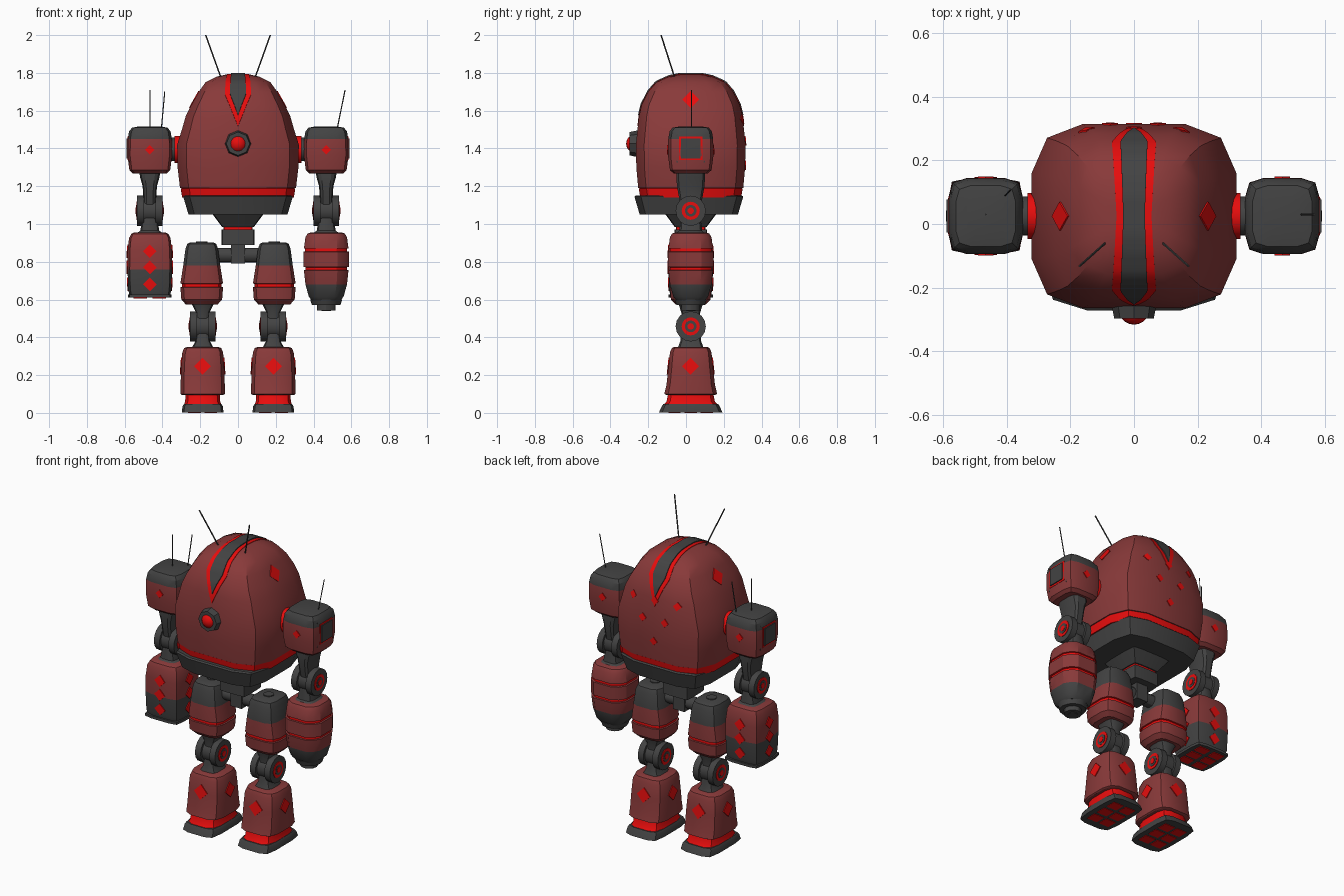
import bpy, bmesh, math
from mathutils import Vector
from mathutils.bvhtree import BVHTree

if "Cube" in bpy.data.objects:
    bpy.data.objects.remove(bpy.data.objects["Cube"])

CY = 0.025  # depth of the centre line of all limbs


def material(name, rgb):
    m = bpy.data.materials.new(name)
    m.diffuse_color = (*rgb, 1)
    m.use_nodes = True
    m.node_tree.nodes["Principled BSDF"].inputs["Base Color"].default_value = m.diffuse_color
    return m


MATS = [material("maroon_armour", (0.25, 0.042, 0.042)),
        material("bright_red", (0.80, 0.004, 0.004)),
        material("dark_grey", (0.056, 0.056, 0.056))]
MAROON, RED, GREY = 0, 1, 2


def finish(name, bm, angle=30, recalc=True):
    if recalc:
        bmesh.ops.recalc_face_normals(bm, faces=bm.faces)
    me = bpy.data.meshes.new(name)
    bm.to_mesh(me)
    bm.free()
    for m in MATS:
        me.materials.append(m)
    me.shade_smooth()
    me.set_sharp_from_angle(angle=math.radians(angle))
    ob = bpy.data.objects.new(name, me)
    bpy.context.collection.objects.link(ob)
    return ob


def loft(name, sections, cx=0.0, cy=CY, q=0.85, angle=30):
    """Stack rounded-square sections (z, half_x, half_y, colour of the band above)."""
    quarter = [(1, 0), (1, .47), (q, q), (.5, 1)]
    ring = []
    for k in range(4):
        c, s = round(math.cos(k * math.pi / 2)), round(math.sin(k * math.pi / 2))
        pts = quarter if k % 2 == 0 else [(1, 0), (1, .5), (q, q), (.47, 1)]
        ring += [(x * c - y * s, x * s + y * c) for x, y in pts]
    bm = bmesh.new()
    rows = [[bm.verts.new((cx + x * hx, cy + y * hy, z)) for x, y in ring]
            for z, hx, hy, _ in sections]
    n = len(ring)
    for i in range(len(rows) - 1):
        for j in range(n):
            k = (j + 1) % n
            f = bm.faces.new((rows[i][j], rows[i][k], rows[i + 1][k], rows[i + 1][j]))
            f.material_index = sections[i][3]
    bm.faces.new(rows[0][::-1]).material_index = sections[0][3]
    bm.faces.new(rows[-1]).material_index = sections[-1][3]
    return finish(name, bm, angle)


def rod(name, a, b, r, mat, r2=None, seg=16):
    a, b = Vector(a), Vector(b)
    bm = bmesh.new()
    bmesh.ops.create_cone(bm, cap_ends=True, segments=seg, radius1=r,
                          radius2=r if r2 is None else r2, depth=(b - a).length)
    rot = (b - a).to_track_quat('Z', 'Y')
    for v in bm.verts:
        v.co = rot @ v.co + (a + b) / 2
    for f in bm.faces:
        f.material_index = mat
    return finish(name, bm)


def box(name, c, h, mat):
    bm = bmesh.new()
    bmesh.ops.create_cube(bm, size=2)
    for v in bm.verts:
        v.co = Vector(c) + Vector((v.co.x * h[0], v.co.y * h[1], v.co.z * h[2]))
    for f in bm.faces:
        f.material_index = mat
    return finish(name, bm)


def surface(ob):
    return BVHTree.FromPolygons([v.co for v in ob.data.vertices],
                                [p.vertices[:] for p in ob.data.polygons])


def plates(name, ob, spots, mat=RED, shape=((1, 0), (0, 1), (-1, 0), (0, -1)), lift=.005):
    """Thin plates that follow a surface: spots are (point, inward direction, half size)."""
    tree, bm = surface(ob), bmesh.new()
    for p, d, r in spots:
        p, d = Vector(p), Vector(d)
        up = Vector((0, 0, 1))
        side = up.cross(d)
        hits = [tree.ray_cast(p + (side * u + up * v) * r - d, d)[0]
                for u, v in ((0, 0), *shape)]
        if None in hits:
            continue
        top = [bm.verts.new(h - d * lift) for h in hits]
        low = [bm.verts.new(h + d * .003) for h in hits[1:]]
        for i in range(4):
            j = (i + 1) % 4
            bm.faces.new((top[0], top[i + 1], top[j + 1]))
            bm.faces.new((top[i + 1], low[i], low[j], top[j + 1]))
    for f in bm.faces:
        f.material_index = mat
    return finish(name, bm, 15)


def four_sides(cx, z, r):
    return [((cx, CY, z), d, r) for d in ((1, 0, 0), (-1, 0, 0), (0, 1, 0), (0, -1, 0))]


def crest(name, ob, tip, wide, w_wide, w_top, lift, mat):
    """Pointed strip running over the crown from front to back."""
    tree, bm, rows = surface(ob), bmesh.new(), []
    for i in range(41):
        a = tip * (i / 20 - 1)
        t = abs(a)
        w = (w_top + (w_wide - w_top) * t / wide if t < wide
             else w_wide * (tip - t) / (tip - wide))
        out = Vector((0, math.sin(math.radians(a)), math.cos(math.radians(a))))
        row = []
        for k in (-1, -.5, 0, .5, 1):
            o = Vector((k * max(w, .001), CY, 1.3))
            row.append(tree.ray_cast(o + out, -out)[0] + out * lift)
        rim = [row[0] - out * (lift + .003), *row, row[-1] - out * (lift + .003)]
        rows.append([bm.verts.new(c) for c in rim])
    for p, n in zip(rows, rows[1:]):
        for k in range(6):
            bm.faces.new((p[k], p[k + 1], n[k + 1], n[k])).material_index = mat
    return finish(name, bm)


# Body shell
body = loft("body_shell", [
    (1.19, .307, .278, MAROON), (1.30, .32, .288, MAROON), (1.42, .322, .29, MAROON),
    (1.50, .297, .282, MAROON), (1.57, .277, .274, MAROON), (1.63, .247, .26, MAROON),
    (1.70, .208, .225, MAROON), (1.75, .172, .182, MAROON), (1.78, .112, .115, MAROON),
    (1.792, .06, .06, MAROON)])
loft("waist_band", [(1.14, .296, .267, RED), (1.188, .303, .275, RED), (1.195, .28, .25, RED)])
loft("waist_skirt", [(1.05, .262, .26, GREY), (1.145, .29, .288, GREY), (1.152, .285, .28, GREY)],
     cy=.015, q=.88)
loft("waist_cone", [(.985, .085, .085, GREY), (1.052, .135, .135, GREY)], q=.95)
loft("waist_red_ring", [(.968, .078, .078, RED), (.988, .078, .078, RED)], q=.95)
loft("pelvis_block", [(.89, .087, .087, GREY), (.97, .087, .087, GREY)], q=.95)
box("pelvis_post", (0, CY, .845), (.038, .045, .055), GREY)
rod("hip_bar", (-.17, CY, .835), (.17, CY, .835), .038, GREY, seg=12)

# Crest, body diamonds and eye
crest("crest_border", body, 52, 31, .07, .055, .003, RED)
crest("crest_strip", body, 45, 31, .043, .034, .008, GREY)
plates("temple_diamonds", body, [((0, CY, 1.66), (s, 0, 0), .045) for s in (-1, 1)])
plates("back_diamonds", body, [((x, CY, z), (0, -1, 0), .025) for x, z in
       ((-.15, 1.555), (0, 1.555), (.15, 1.555), (-.075, 1.44), (.075, 1.44), (0, 1.31))])
rod("eye_bezel", (0, -.22, 1.425), (0, -.298, 1.425), .078, GREY, .062, seg=8)
eye = bmesh.new()
bmesh.ops.create_uvsphere(eye, u_segments=20, v_segments=12, radius=.05)
for v in eye.verts:
    v.co += Vector((0, -.267, 1.425))
for f in eye.faces:
    f.material_index = RED
finish("eye_lens", eye, 60)


def joint(name, cx, z):
    rod(name + "_barrel", (cx - .05, CY, z), (cx + .05, CY, z), .066, GREY)
    for s in (-1, 1):
        def disc(part, x0, x1, r, mat):
            rod(name + part, (cx + s * x0, CY, z), (cx + s * x1, CY, z), r, mat)
        disc("_cheek", .03, .068, .08, GREY)
        disc("_ring", .06, .071, .048, RED)
        disc("_washer", .06, .073, .031, GREY)
        disc("_pin", .06, .075, .017, RED)


def sole_panels(name, cx, z, dx, dy, hx, hy):
    for i in (-.5, .5):
        for j in (-1, 0, 1):
            box(name, (cx + i * dx, CY + j * dy, z), (hx, hy, .003), RED)


for s, side in ((-1, "right"), (1, "left")):
    # Legs
    x = s * .187
    thigh_x = s * .192
    loft(side + "_thigh", [
        (.575, .085, .08, MAROON), (.60, .108, .105, MAROON), (.665, .113, .11, MAROON),
        (.667, .105, .102, RED), (.683, .105, .102, RED), (.685, .113, .11, MAROON),
        (.78, .098, .11, GREY), (.87, .086, .10, GREY), (.895, .076, .09, GREY),
        (.903, .06, .07, GREY)], cx=thigh_x)
    rod(side + "_hip_cap", (thigh_x, CY, .90), (thigh_x, CY, .908), .03, GREY)
    loft(side + "_knee_upper_link", [(.47, .035, .05, GREY), (.53, .035, .05, GREY),
                                     (.58, .06, .065, GREY)], cx=x)
    joint(side + "_knee", x, .458)
    loft(side + "_knee_lower_link", [(.34, .06, .07, GREY), (.38, .038, .055, GREY),
                                     (.45, .035, .05, GREY)], cx=x)
    loft(side + "_ankle_collar", [(.34, .06, .06, RED), (.365, .045, .06, RED)], cx=x)
    shin = loft(side + "_shin", [
        (.095, .11, .13, MAROON), (.10, .117, .14, MAROON), (.15, .117, .128, MAROON),
        (.24, .114, .118, MAROON), (.32, .108, .11, MAROON), (.343, .098, .10, MAROON),
        (.35, .08, .085, MAROON)], cx=x)
    plates(side + "_shin_diamonds", shin, four_sides(x, .247, .045))
    loft(side + "_ankle_band", [(.04, .10, .145, RED), (.06, .093, .128, RED),
                                (.10, .09, .12, RED)], cx=x)
    loft(side + "_foot", [(.003, .11, .168, GREY), (.035, .107, .153, GREY),
                          (.046, .10, .146, GREY)], cx=x, q=.9)
    sole_panels(side + "_sole_panel", x, .003, .085, .085, .034, .032)

    # Shoulders
    x = s * .467
    pod = loft(side + "_shoulder", [
        (1.268, .09, .09, MAROON), (1.285, .108, .11, MAROON), (1.36, .118, .12, MAROON),
        (1.45, .117, .119, GREY), (1.49, .11, .112, GREY), (1.51, .094, .096, GREY),
        (1.516, .06, .06, GREY)], cx=x, q=.88)
    square = ((1, 1), (-1, 1), (-1, -1), (1, -1))
    for part, r, mat, lift in (("rim", .075, GREY, .002), ("frame", .062, RED, .004),
                               ("panel", .052, GREY, .007)):
        plates(side + "_shoulder_" + part, pod, [((x, CY, 1.40), (-s, 0, 0), r)], mat, square, lift)
    plates(side + "_shoulder_diamonds", pod,
           [((x, CY, 1.393), (0, d, 0), .025) for d in (-1, 1)])
    rod(side + "_shoulder_disc", (s * .27, CY, 1.395), (s * .336, CY, 1.395), .072, RED)
    rod(side + "_shoulder_axle", (s * .33, CY, 1.395), (s * .37, CY, 1.395), .062, GREY)

    # Upper arms and elbows
    loft(side + "_upper_arm", [(1.08, .034, .05, GREY), (1.14, .034, .062, GREY),
                               (1.20, .038, .073, GREY), (1.25, .052, .076, GREY),
                               (1.275, .055, .076, GREY)], cx=x)
    joint(side + "_elbow", x, 1.07)
    loft(side + "_elbow_lower_link", [(.94, .085, .085, GREY), (.965, .05, .06, GREY),
                                      (1.06, .034, .05, GREY)], cx=x)

    # Head aerial
    rod(side + "_head_aerial", (s * .085, -.055, 1.76), (s * .171, -.132, 2.0), .004, GREY, seg=6)

# Forearm with diamonds and launcher base
x = -.467
fore = loft("right_forearm", [
    (.625, .108, .108, GREY), (.65, .114, .114, GREY), (.76, .118, .118, MAROON),
    (.86, .117, .117, MAROON), (.925, .11, .11, MAROON), (.948, .098, .098, MAROON),
    (.956, .08, .08, MAROON)], cx=x, q=.9)
plates("right_forearm_diamonds", fore,
       [p for z in (.855, .77, .68) for p in four_sides(x, z, .036)])
loft("right_forearm_base", [(.61, .116, .118, GREY), (.626, .116, .118, GREY)], cx=x, q=.92)
sole_panels("launcher_panel", x, .609, .10, .07, .036, .027)

# Forearm with rings and muzzle
x = .467
loft("left_forearm", [
    (.595, .075, .075, GREY), (.615, .092, .092, GREY), (.68, .11, .11, MAROON),
    (.755, .118, .118, MAROON), (.757, .11, .11, RED), (.771, .11, .11, RED),
    (.773, .12, .12, MAROON), (.853, .12, .12, MAROON), (.855, .111, .111, RED),
    (.869, .111, .111, RED), (.871, .118, .118, MAROON), (.93, .11, .11, MAROON),
    (.95, .098, .098, MAROON), (.956, .08, .08, MAROON)], cx=x, q=.8)
rod("muzzle_collar", (x, CY, .60), (x, CY, .57), .085, GREY, .075, seg=12)
rod("muzzle_tip", (x, CY, .58), (x, CY, .543), .05, GREY, seg=12)
rod("muzzle_bore", (x, CY, .545), (x, CY, .540), .026, GREY, seg=12)

# Shoulder aerials
for a, b in (((-.467, .03, 1.50), (-.467, .03, 1.71)),
             ((-.407, .088, 1.49), (-.388, .108, 1.70)),
             ((.522, .03, 1.49), (.567, .03, 1.71))):
    rod("shoulder_aerial", a, b, .003, GREY, seg=6)
